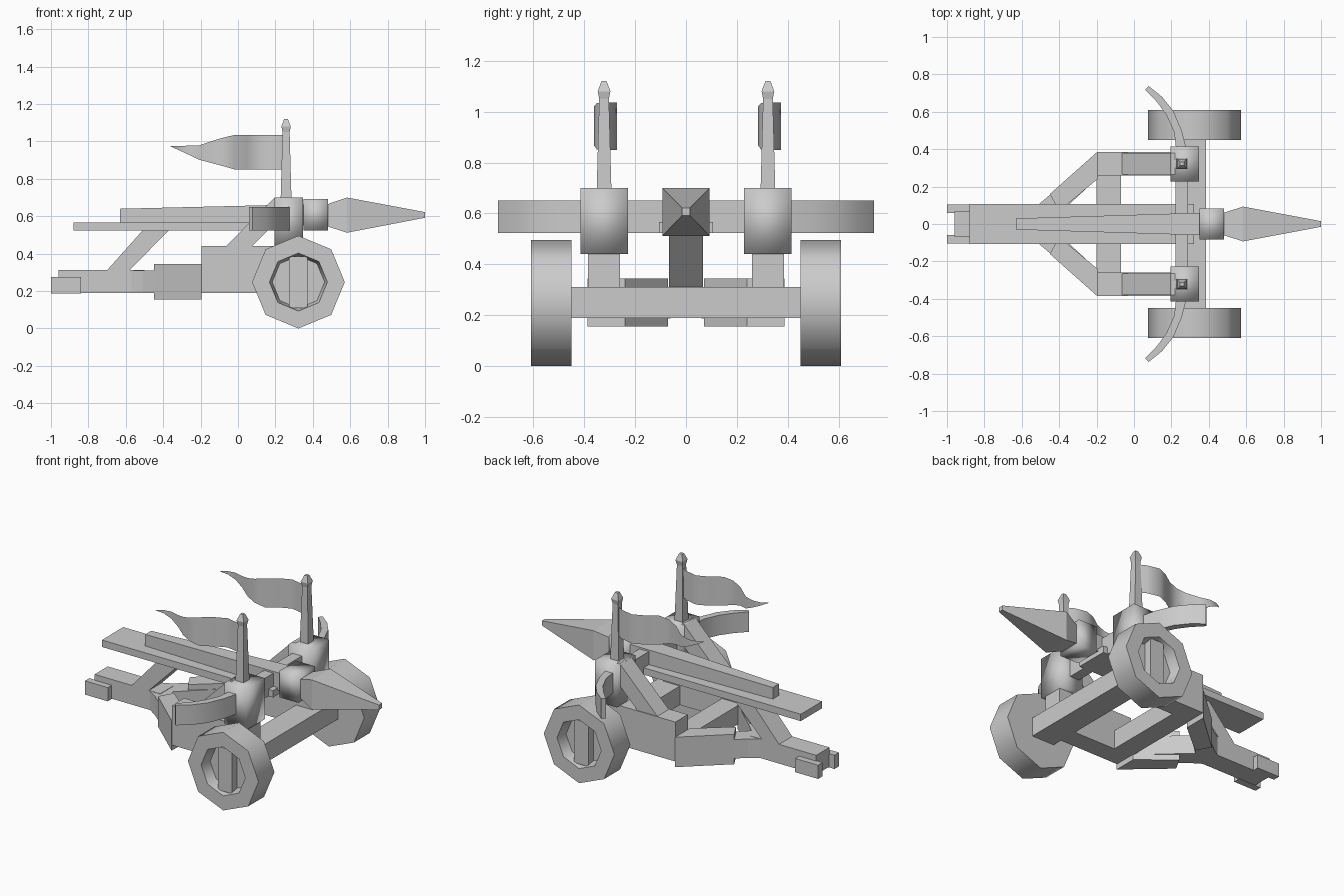
import bpy
import math

if "Cube" in bpy.data.objects:
    bpy.data.objects.remove(bpy.data.objects["Cube"])


def make(name, verts, faces, smooth_faces=(), angle=None, mirror=False):
    me = bpy.data.meshes.new(name)
    me.from_pydata(verts, [], faces)
    for i in smooth_faces:
        me.polygons[i].use_smooth = True
    if angle:
        me.set_sharp_from_angle(angle=math.radians(angle))
    # consistent outward normals
    import bmesh
    bm = bmesh.new()
    bm.from_mesh(me)
    bmesh.ops.recalc_face_normals(bm, faces=bm.faces)
    bm.to_mesh(me)
    bm.free()
    ob = bpy.data.objects.new(name, me)
    bpy.context.collection.objects.link(ob)
    if mirror:
        m = ob.modifiers.new("mirror", 'MIRROR')
        m.use_axis = (False, True, False)
        m.use_mirror_merge = False
    return ob


def loft(name, rings, angle=None, mirror=False):
    """Skin a list of equal rings, with flat caps; sides smooth if angle is set."""
    n = len(rings[0])
    verts = [p for r in rings for p in r]
    faces = []
    for k in range(len(rings) - 1):
        for i in range(n):
            j = (i + 1) % n
            faces.append((k * n + i, k * n + j, (k + 1) * n + j, (k + 1) * n + i))
    sides = range(len(faces)) if angle else ()
    faces.append(tuple(range(n)))
    faces.append(tuple(range(len(verts) - n, len(verts))))
    return make(name, verts, faces, sides, angle, mirror)


def prism_y(name, pts, lo, hi, mirror=False):
    return loft(name, [[(x, y, z) for x, z in pts] for y in (lo, hi)], None, mirror)


def prism_z(name, pts, lo, hi, angle=None, mirror=False):
    return loft(name, [[(x, y, z) for x, y in pts] for z in (lo, hi)], angle, mirror)


def box(name, x0, x1, y0, y1, z0, z1, angle=None, mirror=False):
    return prism_z(name, [(x0, y0), (x1, y0), (x1, y1), (x0, y1)], z0, z1, angle, mirror)


def along_x(name, sections, angle=None):
    """Rectangular sections: x, half width, z bottom, z top."""
    return loft(name, [[(x, -w, a), (x, w, a), (x, w, b), (x, -w, b)]
                       for x, w, a, b in sections], angle)


# wheels: octagonal rim with a recessed outer face and a plank across it
def octagon(r, y):
    return [(0.323 + r * math.cos(i * math.pi / 4), y,
             0.248 + r * math.sin(i * math.pi / 4)) for i in range(8)]


loft("wheels", [octagon(0.248, 0.45), octagon(0.248, 0.61), octagon(0.155, 0.61),
                octagon(0.14, 0.54)], 50, True)
box("wheel_planks", 0.272, 0.372, 0.53, 0.59, 0.11, 0.385, None, True)

# chassis: axle, cross beam, side frames and braces
box("axle_beam", 0.225, 0.385, -0.455, 0.455, 0.19, 0.31)
box("rear_cross_beam", -0.2, -0.07, -0.27, 0.27, 0.19, 0.31)
box("side_frames", -0.195, 0.34, 0.26, 0.385, 0.19, 0.44, None, True)
prism_y("frame_braces", [(-0.07, 0.435), (0.07, 0.435), (0.22, 0.585), (0.22, 0.7), (0.195, 0.7)],
        0.265, 0.38, True)

# trail: diagonal beams with wrapped sleeves, tail and end prongs
prism_z("trail_diagonals", [(-0.19, 0.375), (-0.51, 0.105), (-0.58, 0.06), (-0.58, 0),
                            (-0.46, 0), (-0.19, 0.25)], 0.19, 0.31, None, True)
prism_z("trail_sleeves", [(-0.195, 0.387), (-0.45, 0.16), (-0.40, 0.07), (-0.195, 0.24)],
        0.155, 0.345, None, True)
box("trail_tail", -0.96, -0.5, -0.066, 0.066, 0.19, 0.312)
box("tail_prongs", -1.0, -0.84, 0.06, 0.105, 0.188, 0.275, None, True)
prism_y("slide_strut", [(-0.71, 0.30), (-0.59, 0.30), (-0.365, 0.53), (-0.505, 0.53)], -0.066, 0.066)

# slide, front cross bar and torsion housings
box("slide_plank", -0.88, 0.32, -0.107, 0.107, 0.523, 0.567)
box("front_cross_bar", 0.222, 0.288, -0.24, 0.24, 0.523, 0.65)
box("torsion_housings", 0.195, 0.348, 0.228, 0.415, 0.44, 0.7, 100, True)

# swept bow arms
outer = [(0.28, 0.40), (0.255, 0.50), (0.21, 0.605), (0.15, 0.68), (0.078, 0.738)]
inner = [(0.225, 0.40), (0.215, 0.49), (0.175, 0.58), (0.125, 0.65), (0.06, 0.718)]
prism_z("bow_arms", outer + inner[::-1], 0.523, 0.65, 40, True)

# giant bolt: tapered shaft, collar and pointed head
along_x("bolt_shaft", [(-0.63, 0.03, 0.56, 0.64), (0.2, 0.055, 0.555, 0.66), (0.36, 0.06, 0.55, 0.663)])
along_x("bolt_collar", [(0.35, 0.083, 0.523, 0.692), (0.482, 0.083, 0.523, 0.692)], 100)
along_x("bolt_head", [(0.48, 0.06, 0.545, 0.665), (0.583, 0.093, 0.512, 0.7), (1.0, 0.015, 0.592, 0.622)])

# banner poles with finials
profile = [(0.69, 0.029), (1.05, 0.019), (1.08, 0.025), (1.12, 0.01)]
loft("banner_poles", [[(0.257 + sx * w, 0.322 + sy * w, z)
                       for sx, sy in ((-1, -1), (1, -1), (1, 1), (-1, 1))]
                      for z, w in profile], None, True)

# waving banners: x, sideways offset, z bottom, z top (same wave on both sides)
wave = [(0.255, 0.0, 0.85, 1.035), (0.20, 0.03, 0.85, 1.035), (0.12, 0.048, 0.85, 1.035),
        (0.05, 0.018, 0.85, 1.035), (-0.02, -0.03, 0.851, 1.034), (-0.08, -0.042, 0.868, 1.02),
        (-0.14, -0.026, 0.884, 1.002), (-0.21, 0.02, 0.903, 0.978), (-0.27, 0.038, 0.932, 0.977),
        (-0.32, 0.032, 0.955, 0.976), (-0.36, 0.008, 0.973, 0.975)]
for side, py in (("near", -0.32), ("far", 0.325)):
    verts = [(x, py + o, z) for x, o, a, b in wave for z in (a, b)]
    quads = [(2 * i, 2 * i + 2, 2 * i + 3, 2 * i + 1) for i in range(len(wave) - 1)]
    make(side + "_banner", verts, quads, range(len(quads)))
